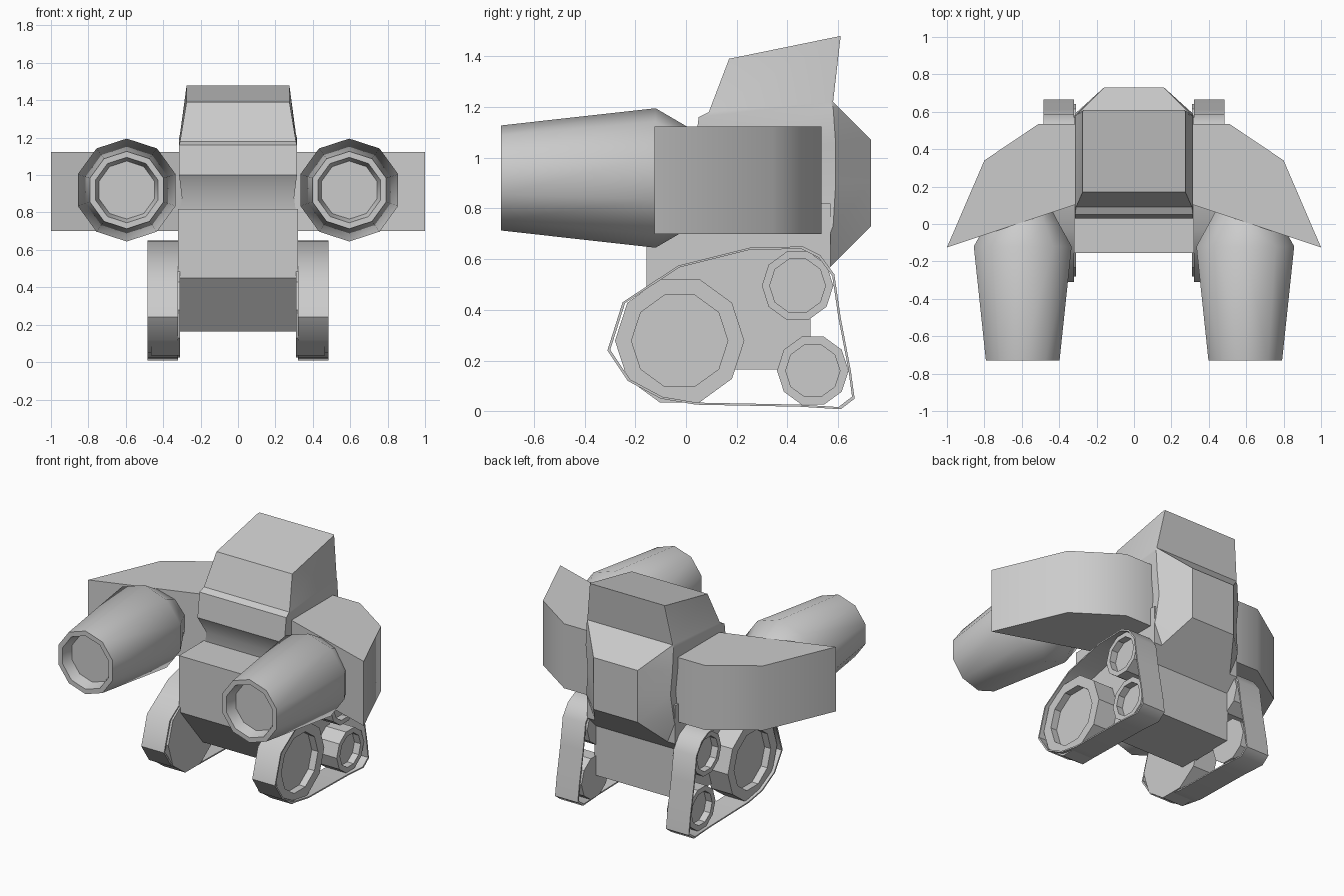
import bpy, bmesh, math

if "Cube" in bpy.data.objects:
    bpy.data.objects.remove(bpy.data.objects["Cube"])


def loft(name, rings, mirror=False, closed=False, angle=40):
    """Bridge equal-length point rings; cap the ends unless closed on itself."""
    bm = bmesh.new()
    vs = [[bm.verts.new(p) for p in r] for r in rings]
    n = len(rings[0])
    for k in range(len(vs) if closed else len(vs) - 1):
        a, b = vs[k], vs[(k + 1) % len(vs)]
        for i in range(n):
            j = (i + 1) % n
            bm.faces.new((a[i], a[j], b[j], b[i]))
    if not closed:
        bm.faces.new(vs[0])
        bm.faces.new(vs[-1])
    bmesh.ops.recalc_face_normals(bm, faces=bm.faces)
    me = bpy.data.meshes.new(name)
    bm.to_mesh(me)
    bm.free()
    ob = bpy.data.objects.new(name, me)
    bpy.context.collection.objects.link(ob)
    if mirror:
        ob.modifiers.new("mirror", 'MIRROR').use_mirror_merge = False
    bpy.ops.object.select_all(action='DESELECT')
    ob.select_set(True)
    bpy.context.view_layer.objects.active = ob
    bpy.ops.object.shade_smooth_by_angle(angle=math.radians(angle))
    return ob


def yz(profile, x):
    return [(x, y, z) for y, z in profile]


def circle_yz(x, y, z, r, n=10):
    return [(x, y + r * math.cos(2 * math.pi * i / n), z + r * math.sin(2 * math.pi * i / n)) for i in range(n)]


def circle_xz(x, y, z, r, n=10):
    return [(x + r * math.sin(2 * math.pi * i / n), y, z + r * math.cos(2 * math.pi * i / n)) for i in range(n)]


# Lower body block with sloped front underside
hull = [(-.155, .82), (-.155, .45), (.08, .165), (.49, .165), (.49, .49), (.57, .57), (.57, .82)]
loft("lower_body", [yz(hull, -.32), yz(hull, .32)], angle=30)

# Upper body and head: front (y, z), half width, side-back y, back (y, z), back half width
sections = [
    (.10, .49, .318, .48, .49, .49, .318),
    (.10, .73, .318, .58, .73, .73, .16),
    (.10, .88, .30, .59, .73, .90, .16),
    (.03, 1.00, .315, .59, .73, 1.07, .16),
    (.05, 1.16, .315, .58, .60, 1.20, .29),
    (.09, 1.18, .31, .57, .58, 1.22, .31),
    (.17, 1.39, .275, .60, .61, 1.48, .27),
]
rings = []
for yf, zf, w, ys, yb, zb, wb in sections:
    zs = zf + (zb - zf) * (ys - yf) / (yb - yf)
    half = [(w, yf, zf), (w, ys, zs), (wb, yb, zb)]
    rings.append(half + [(-x, y, z) for x, y, z in reversed(half)])
loft("upper_body_and_head", rings, angle=35)

# Upper arms
plan = [(.28, .535), (.51, .535), (.80, .34), (1.0, -.125), (.28, .115)]
loft("upper_arm", [[(x, y, z) for x, y in plan] for z in (.70, 1.123)], mirror=True, angle=60)

# Forearm barrels with recessed muzzles
barrel = [(.10, .15), (.0, .205), (-.12, .275), (-.73, .207), (-.73, .175), (-.66, .155)]
loft("forearm", [circle_xz(.595, y, .92, r) for y, r in barrel], mirror=True)

# Track belts
belt = [(-.31, .24), (-.25, .43), (-.03, .575), (.25, .645), (.46, .65), (.53, .615), (.585, .54), (.61, .37),
        (.65, .16), (.665, .05), (.61, .008), (.45, .018), (.04, .026), (-.10, .05), (-.23, .12)]
inner = [(.2 + (y - .2) * .978, .32 + (z - .32) * .972) for y, z in belt]
loft("track_belt", [yz(belt, .32), yz(belt, .485), yz(inner, .485), yz(inner, .32)],
     mirror=True, closed=True, angle=50)

# Wheels with recessed hubs
for name, y, z, r, hub in (("large_wheel", -.025, .278, .255, .19),
                           ("upper_wheel", .44, .495, .141, .11),
                           ("lower_wheel", .50, .16, .141, .107)):
    loft(name, [circle_yz(x, y, z, rad) for x, rad in ((.31, r), (.465, r), (.465, hub), (.42, hub))],
         mirror=True, angle=30)
